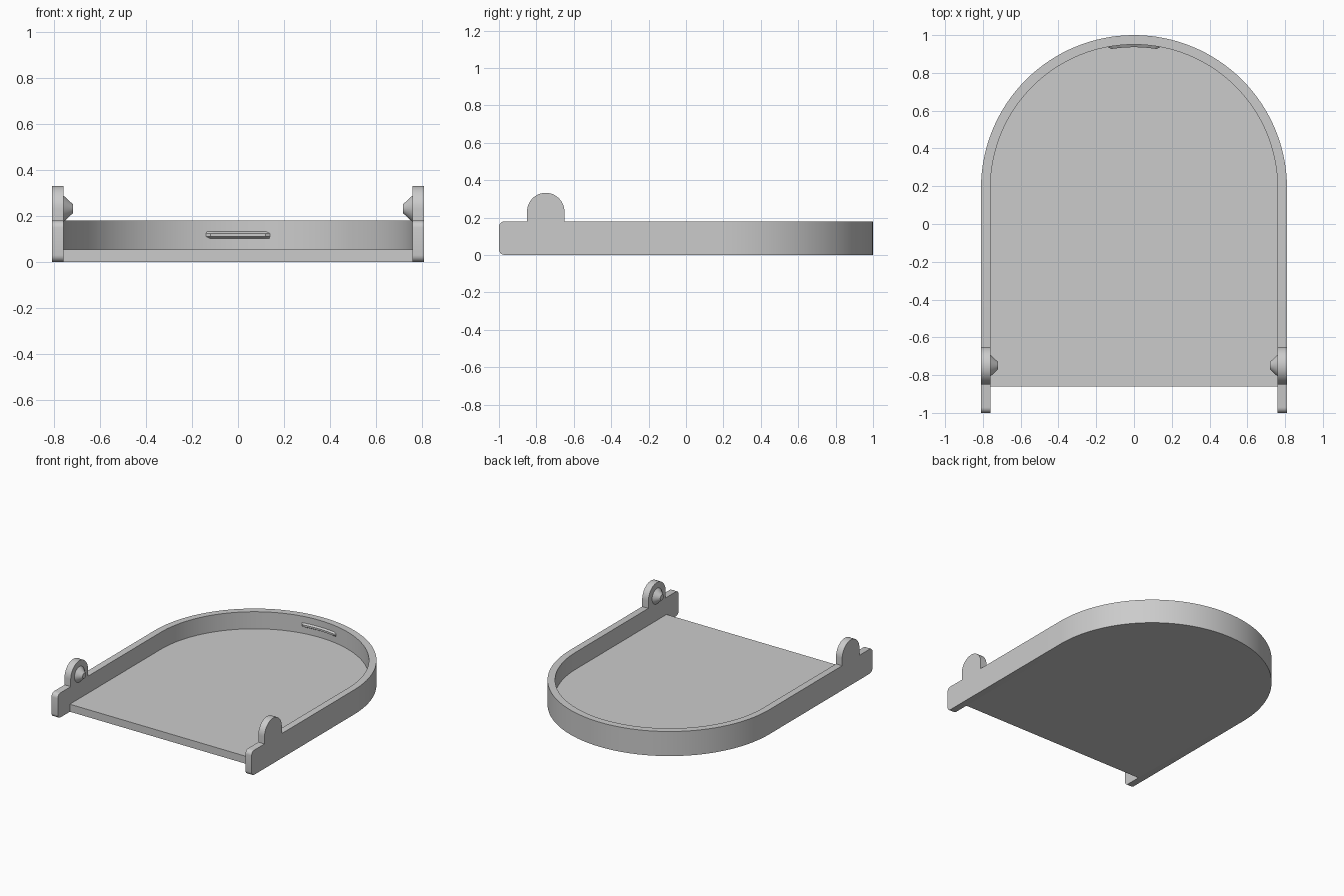
import bpy, bmesh
from math import sin, cos, pi
from mathutils import Matrix, Vector

cube = bpy.data.objects.get("Cube")
if cube:
    bpy.data.objects.remove(cube, do_unlink=True)

OUTER, INNER, ARC_Y = 0.81, 0.76, 0.19   # arch radii and centre
FRONT, FLOOR_FRONT = -1.0, -0.86
WALL_H, FLOOR_H = 0.18, 0.055
EAR_Y, EAR_Z, EAR_R = -0.75, 0.232, 0.10

grey = bpy.data.materials.new("plain grey")
grey.use_nodes = True
grey.diffuse_color = (0.6, 0.6, 0.6, 1)
grey.node_tree.nodes["Principled BSDF"].inputs["Base Color"].default_value = (0.6, 0.6, 0.6, 1)


def finish(name, bm):
    bmesh.ops.recalc_face_normals(bm, faces=bm.faces)
    mesh = bpy.data.meshes.new(name)
    bm.to_mesh(mesh)
    bm.free()
    mesh.materials.append(grey)
    obj = bpy.data.objects.new(name, mesh)
    bpy.context.collection.objects.link(obj)
    bpy.ops.object.select_all(action='DESELECT')
    obj.select_set(True)
    bpy.context.view_layer.objects.active = obj
    bpy.ops.object.shade_smooth_by_angle(angle=pi / 6)
    return obj


def prism(points, offset):
    bm = bmesh.new()
    face = bm.faces.new([bm.verts.new(p) for p in points])
    new = bmesh.ops.extrude_face_region(bm, geom=[face])["geom"]
    bmesh.ops.translate(bm, vec=offset,
                        verts=[v for v in new if isinstance(v, bmesh.types.BMVert)])
    return bm


def arch(radius, front, steps=64):
    """Open arch outline, from front right round the back to front left."""
    arc = [(radius * cos(pi * i / steps), ARC_Y + radius * sin(pi * i / steps), 0)
           for i in range(steps + 1)]
    return [(radius, front, 0)] + arc + [(-radius, front, 0)]


# Floor plate
finish("floor_plate", prism(arch(INNER, FLOOR_FRONT), (0, 0, FLOOR_H)))

# Rim wall with rounded front corners
bm = prism(arch(OUTER, FRONT) + arch(INNER, FRONT)[::-1], (0, 0, WALL_H))
corners = [e for e in bm.edges
           if all(abs(v.co.y - FRONT) < 1e-4 for v in e.verts)
           and abs(e.verts[0].co.z - e.verts[1].co.z) < 1e-4]
bmesh.ops.bevel(bm, geom=corners, offset=0.03, segments=5, profile=0.5, affect='EDGES')
finish("rim_wall", bm)

# Hinge ears with tapered pivot studs
for side, label in ((1, "left"), (-1, "right")):
    dome = [(side * INNER, EAR_Y + EAR_R * cos(pi * i / 24), EAR_Z + EAR_R * sin(pi * i / 24))
            for i in range(25)]
    base = [(side * INNER, EAR_Y - EAR_R, WALL_H), (side * INNER, EAR_Y + EAR_R, WALL_H)]
    finish(label + "_hinge_ear", prism(dome + base, (side * (OUTER - INNER), 0, 0)))

    bm = bmesh.new()
    place = (Matrix.Translation((side * (INNER - 0.02), EAR_Y, EAR_Z))
             @ Matrix.Rotation(-side * pi / 2, 4, 'Y'))
    bmesh.ops.create_cone(bm, cap_ends=True, segments=32, radius1=0.057, radius2=0.02,
                          depth=0.04, matrix=place)
    finish(label + "_pivot_stud", bm)

# Curved latch ridge on the inside of the back wall
bm = bmesh.new()
steps, half = 16, 0.185
rings = []
for i in range(steps + 1):
    a = pi / 2 - half + 2 * half * i / steps
    tip = INNER if i in (0, steps) else INNER - 0.014
    section = ((INNER + 0.004, 0.1), (tip, 0.111), (tip, 0.124), (INNER + 0.004, 0.135))
    rings.append([bm.verts.new((r * cos(a), ARC_Y + r * sin(a), z)) for r, z in section])
for a, b in zip(rings, rings[1:]):
    for k in range(4):
        n = (k + 1) % 4
        bm.faces.new((a[k], a[n], b[n], b[k]))
bm.faces.new(rings[0])
bm.faces.new(rings[-1])
finish("latch_ridge", bm)
